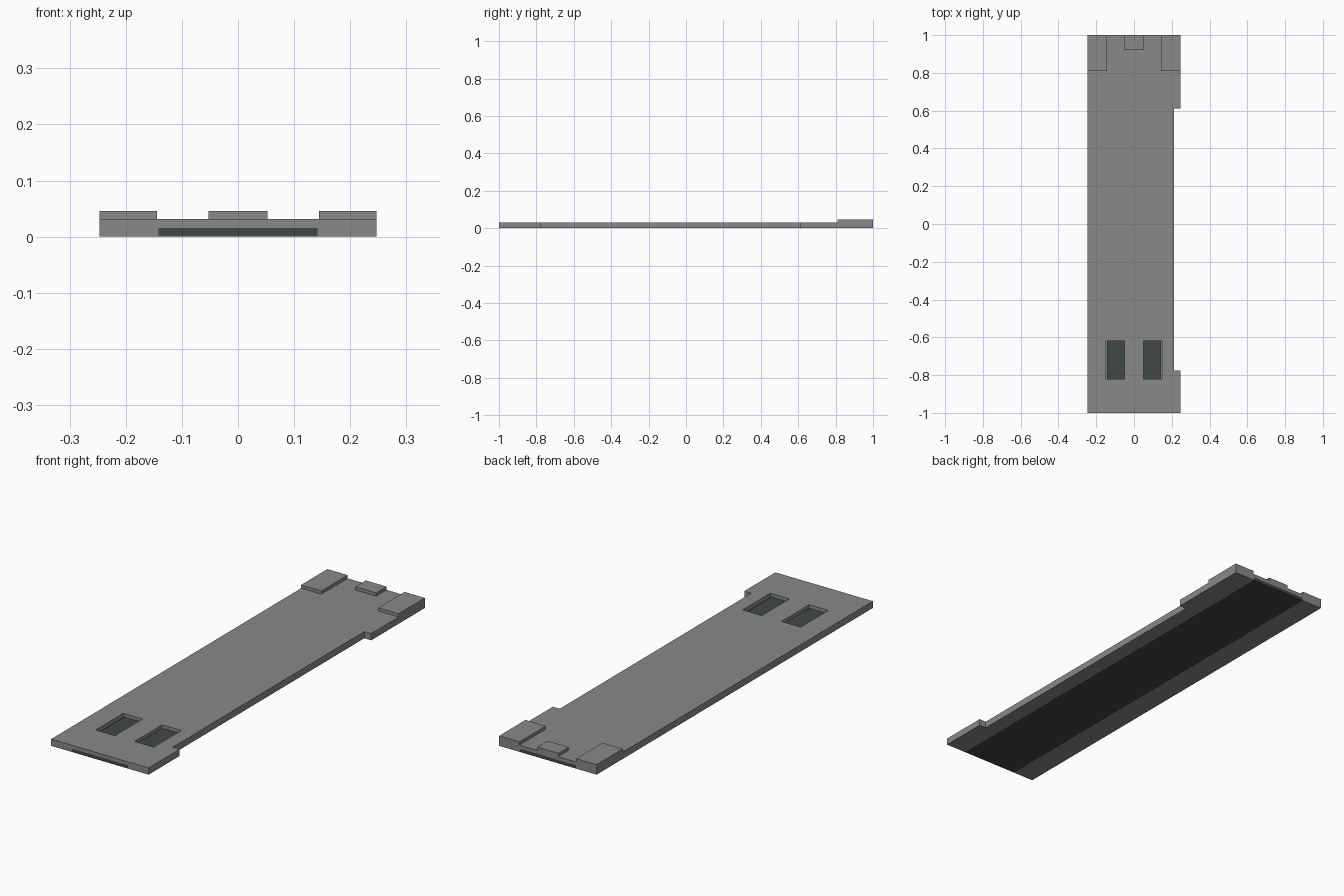
import bpy, bmesh

cube = bpy.data.objects.get("Cube")
if cube:
    bpy.data.objects.remove(cube, do_unlink=True)

HALF_W, NOTCH_X = 0.247, 0.212
PLATE_Z, BLOCK_Z, CORE_Z = 0.031, 0.046, 0.015
CORE_X = 0.142


def make_material(name, color):
    mat = bpy.data.materials.new(name)
    mat.use_nodes = True
    mat.diffuse_color = color
    mat.node_tree.nodes["Principled BSDF"].inputs["Base Color"].default_value = color
    return mat


def prism(name, outline, z0, z1, mat):
    """Extrude a flat outline from z0 up to z1."""
    bm = bmesh.new()
    base = bm.faces.new([bm.verts.new((x, y, z0)) for x, y in outline])
    top = bmesh.ops.extrude_face_region(bm, geom=[base])["geom"]
    verts = [v for v in top if isinstance(v, bmesh.types.BMVert)]
    bmesh.ops.translate(bm, verts=verts, vec=(0, 0, z1 - z0))
    bmesh.ops.recalc_face_normals(bm, faces=bm.faces)
    mesh = bpy.data.meshes.new(name)
    bm.to_mesh(mesh)
    bm.free()
    mesh.materials.append(mat)
    obj = bpy.data.objects.new(name, mesh)
    bpy.context.collection.objects.link(obj)
    return obj


def box(name, x0, x1, y0, y1, z0, z1, mat):
    return prism(name, [(x0, y0), (x1, y0), (x1, y1), (x0, y1)], z0, z1, mat)


def cut(obj, cutter):
    mod = obj.modifiers.new("cut", "BOOLEAN")
    mod.operation, mod.solver, mod.object = "DIFFERENCE", "EXACT", cutter
    bpy.context.view_layer.objects.active = obj
    bpy.ops.object.modifier_apply(modifier=mod.name)
    bpy.data.objects.remove(cutter, do_unlink=True)


grey = make_material("mid grey", (0.25, 0.25, 0.25, 1))
dark = make_material("dark green grey", (0.052, 0.066, 0.062, 1))

# Long plate with a shallow notch along its left edge
plate = prism("base_plate", [
    (-HALF_W, -1), (HALF_W, -1), (HALF_W, -0.775), (NOTCH_X, -0.775),
    (NOTCH_X, 0.612), (HALF_W, 0.612), (HALF_W, 1), (-HALF_W, 1)],
    0, PLATE_Z, grey)

# Channel underneath and two windows that open down to it
cut(plate, box("channel_cutter", -CORE_X, CORE_X, -1.1, 1.1, -0.1, CORE_Z, grey))
for side in (-1, 1):
    x0, x1 = sorted((side * 0.05, side * 0.147))
    cut(plate, box("window_cutter", x0, x1, -0.82, -0.62, 0.005, 0.1, grey))

# Dark strip filling the channel
box("dark_strip", -CORE_X, CORE_X, -1, 1, 0, CORE_Z, dark)

# Raised blocks along the back edge
for side, label in ((-1, "right"), (1, "left")):
    x0, x1 = sorted((side * 0.144, side * HALF_W))
    box(label + "_corner_block", x0, x1, 0.81, 1, PLATE_Z, BLOCK_Z, grey)
box("middle_block", -0.053, 0.053, 0.925, 1, PLATE_Z, BLOCK_Z, grey)
